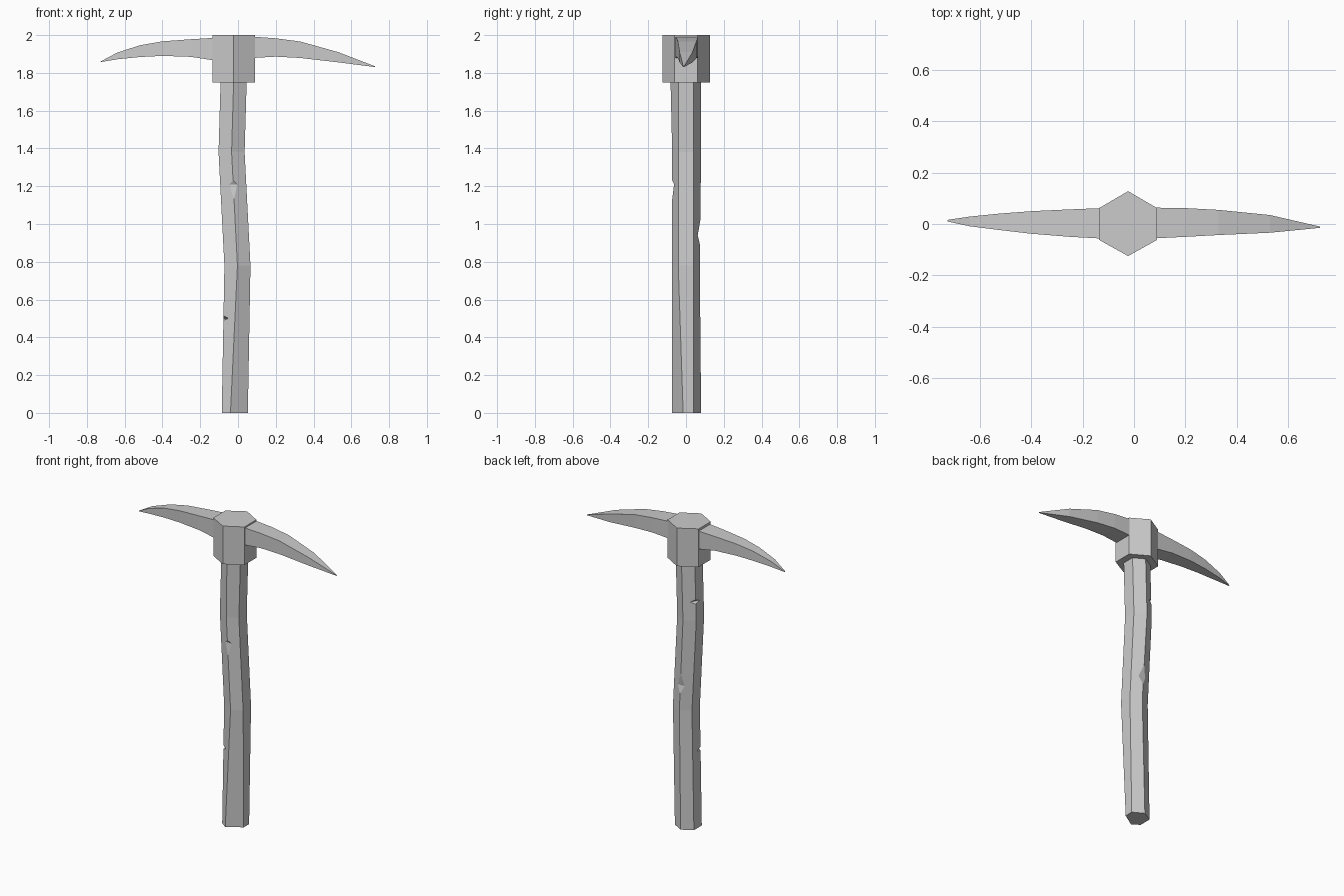
import bpy
from mathutils import Vector

if "Cube" in bpy.data.objects:
    bpy.data.objects.remove(bpy.data.objects["Cube"])

grey = bpy.data.materials.new("plain grey")
grey.use_nodes = True
COLOUR = (0.6, 0.6, 0.6, 1)
grey.diffuse_color = COLOUR
grey.node_tree.nodes["Principled BSDF"].inputs["Base Color"].default_value = COLOUR


def loft(name, rings):
    """Skin a list of equal-length vertex rings and cap both ends."""
    n = len(rings[0])
    verts = [v for ring in rings for v in ring]
    faces = [list(range(n))[::-1], list(range(len(verts) - n, len(verts)))]
    for r in range(len(rings) - 1):
        for i in range(n):
            j = (i + 1) % n
            faces.append([r * n + i, r * n + j, (r + 1) * n + j, (r + 1) * n + i])
    mesh = bpy.data.meshes.new(name)
    mesh.from_pydata(verts, [], faces)
    mesh.validate()
    obj = bpy.data.objects.new(name, mesh)
    bpy.context.collection.objects.link(obj)
    mesh.materials.append(grey)
    # make every face point outwards
    import bmesh
    bm = bmesh.new()
    bm.from_mesh(mesh)
    bmesh.ops.remove_doubles(bm, verts=bm.verts, dist=0.0005)
    bmesh.ops.recalc_face_normals(bm, faces=bm.faces)
    bm.to_mesh(mesh)
    bm.free()
    return obj


def hexagon(cx, half_width, side, front, back, z):
    """Ring starting at the front corner, going anticlockwise from above."""
    return [Vector(p) for p in (
        (cx, front, z), (cx + half_width, -side, z), (cx + half_width, side, z),
        (cx, back, z), (cx - half_width, side, z), (cx - half_width, -side, z))]


# Crooked six-sided handle
levels = [(0, -0.017, -0.075, 0.08), (0.78, -0.003, -0.073, 0.073),
          (1.38, -0.034, -0.073, 0.08), (1.76, -0.023, -0.082, 0.08)]
rings = [hexagon(x, 0.069, 0.041, front, back, z) for z, x, front, back in levels]
rings[0][0].x = -0.04
rings[0][1].y = -0.015
handle = loft("handle", rings)


# Nicks chopped into the handle's edges
def nick(z, point, inward, depth, up, down):
    p, d = Vector((*point, z)), Vector((*inward, 0)).normalized()
    side = Vector((-d.y, d.x, 0)) * 0.09
    out = p - d * 0.03
    stretch = (depth + 0.03) / depth
    section = [p + d * depth, out + Vector((0, 0, up * stretch)),
               out - Vector((0, 0, down * stretch))]
    cutter = loft("nick_cutter", [[v - side for v in section], [v + side for v in section]])
    mod = handle.modifiers.new("nick", "BOOLEAN")
    mod.operation, mod.solver, mod.object = "DIFFERENCE", "EXACT", cutter
    bpy.context.view_layer.objects.active = handle
    bpy.ops.object.modifier_apply(modifier=mod.name)
    bpy.data.objects.remove(cutter)


nick(1.50, (-0.102, 0.041), (0.9, -0.5), 0.02, 0.018, 0.014)
nick(1.21, (-0.028, -0.073), (0, 1), 0.01, 0.02, 0.08)
nick(0.94, (-0.010, 0.074), (0, -1), 0.012, 0.07, 0.05)
nick(0.50, (-0.080, -0.041), (0.9, 0.5), 0.02, 0.018, 0.012)

# Hexagonal socket block
loft("head_block", [hexagon(-0.023, 0.113, 0.062, -0.125, 0.128, z) for z in (1.75, 2.0)])


# Curved blades: stations of x, bottom, top, front, back
def blade(name, stations):
    loft(name, [[(x, front, low), (x, back, low), (x, back, high), (x, front, high)]
                for x, low, high, front, back in stations])


blade("left_blade", [
    (0.06, 1.878, 1.993, -0.057, 0.064), (0.20, 1.886, 1.983, -0.050, 0.062),
    (0.33, 1.879, 1.966, -0.043, 0.055), (0.53, 1.856, 1.910, -0.034, 0.035),
    (0.725, 1.831, 1.835, -0.015, -0.010)])
blade("right_blade", [
    (-0.10, 1.862, 1.987, -0.058, 0.063), (-0.25, 1.885, 1.978, -0.050, 0.057),
    (-0.40, 1.890, 1.967, -0.038, 0.050), (-0.52, 1.884, 1.946, -0.024, 0.041),
    (-0.64, 1.872, 1.907, -0.009, 0.029), (-0.728, 1.857, 1.860, 0.010, 0.016)])
